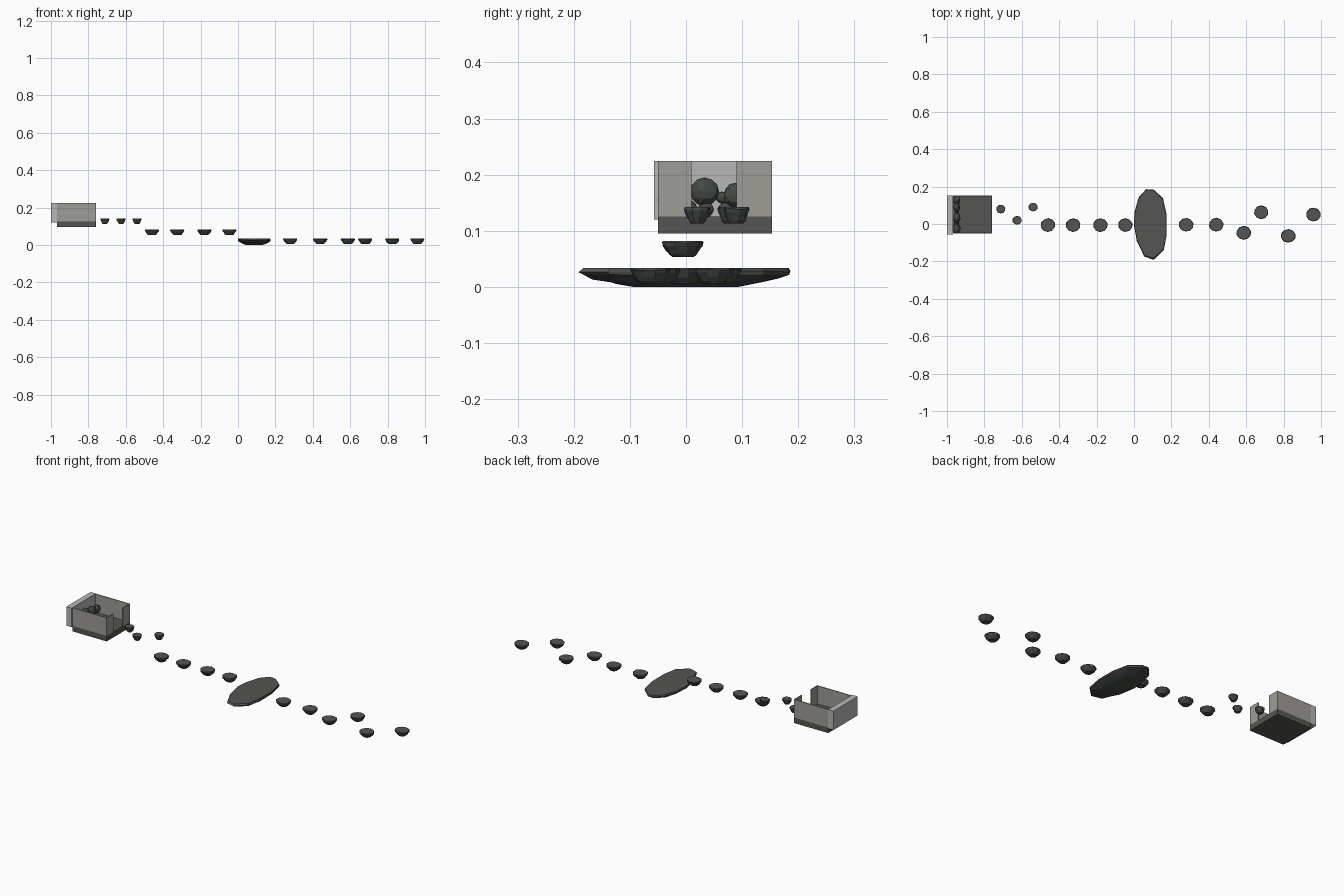
import bpy, bmesh, math, random

if "Cube" in bpy.data.objects:
    bpy.data.objects.remove(bpy.data.objects["Cube"])
random.seed(4)

def mat(name, c):
    m = bpy.data.materials.new(name)
    m.diffuse_color = (*c, 1)
    m.use_nodes = True
    m.node_tree.nodes["Principled BSDF"].inputs["Base Color"].default_value = m.diffuse_color
    return m

STONE = mat("stone_grey", (0.09, 0.09, 0.084))
UNDER = mat("dark_stone", (0.06, 0.069, 0.061))
WALL = mat("pale_wall", (0.34, 0.335, 0.305))
END = mat("light_end_wall", (0.47, 0.47, 0.47))

def finish(bm, name, mats):
    bmesh.ops.recalc_face_normals(bm, faces=bm.faces)
    me = bpy.data.meshes.new(name)
    if len(mats) > 1:                       # flat tops take the lighter colour
        bm.normal_update()
        for f in bm.faces:
            f.material_index = 0 if f.normal.z > 0.6 else 1
    bm.to_mesh(me)
    bm.free()
    for m in mats:
        me.materials.append(m)
    ob = bpy.data.objects.new(name, me)
    bpy.context.collection.objects.link(ob)
    return ob

def box(name, x0, x1, y0, y1, z0, z1, m):
    bm = bmesh.new()
    bmesh.ops.create_cube(bm, size=1)
    for v in bm.verts:
        v.co.x = x1 if v.co.x > 0 else x0
        v.co.y = y1 if v.co.y > 0 else y0
        v.co.z = z1 if v.co.z > 0 else z0
    return finish(bm, name, [m])

# floating rock: an outline lofted through a (scale, height) profile
def loft(name, outline, profile, cx, cy, z0, h, jitter):
    bm = bmesh.new()
    rings = []
    for i, (s, t) in enumerate(profile):
        ring = []
        for x, y in outline:
            k = s * (1 + random.uniform(-jitter, jitter))
            dz = 0 if i in (0, len(profile) - 1) else random.uniform(-.06, .06)
            ring.append(bm.verts.new((cx + x * k, cy + y * k, z0 + h * (t + dz))))
        rings.append(ring)
    n = len(outline)
    for a, b in zip(rings, rings[1:]):
        for i in range(n):
            bm.faces.new((a[i], a[(i + 1) % n], b[(i + 1) % n], b[i]))
    bm.faces.new(rings[0])
    bm.faces.new(rings[-1])
    return finish(bm, name, [STONE, UNDER])

# stepping stones: x, y, base height, radius
steps = [(-.712, .08, .113, .024), (-.625, .02, .113, .024), (-.54, .09, .113, .024)]
steps += [(x, -.006, .053, .038) for x in (-.46, -.325, -.18, -.046)]
steps += [(x, y, .005, .038) for x, y in
          ((.279, -.004), (.44, -.004), (.587, -.047), (.68, .063), (.825, -.063), (.959, .05))]
PROFILE = [(.5, 0), (.66, .18), (.8, .42), (.95, .72), (1, .88), (.93, 1)]
for i, (x, y, z, r) in enumerate(steps):
    ring = [(r * 1.04 * math.cos(math.tau * (k + .4) / 10),
             r * .97 * math.sin(math.tau * (k + .4) / 10)) for k in range(10)]
    loft(f"stepping_stone_{i + 1}", ring, PROFILE, x, y, z, .029, .03)

# large middle platform
OUTLINE = [(.09, -.06), (.075, -.14), (.02, -.19), (-.03, -.175), (-.07, -.09), (-.087, 0),
           (-.082, .07), (-.06, .145), (-.02, .188), (.02, .185), (.07, .14), (.09, .05)]
loft("main_platform", OUTLINE, [(.5, 0), (.7, .2), (.87, .42), (.97, .62), (1, .8), (.96, 1)],
     .085, 0, 0, .034, .012)

# room: floor, thick end wall, two side walls, entrance panels
T = .005
box("room_floor", -.968, -.76, -.05, .153, .095, .125, STONE)
box("end_wall", -1, -.968, -.057, .153, .12, .224, END)
box("front_wall", -.968, -.76, -.05, -.05 + T, .125, .224, WALL)
box("back_wall", -.968, -.76, .153 - T, .153, .125, .224, WALL)
box("entrance_panel_front", -.76 - T, -.76, -.05, .01, .125, .224, WALL)
box("entrance_panel_back", -.76 - T, -.76, .09, .153, .125, .224, WALL)

# pile of rocks against the end wall
ROCKS = [(-.025, .155, .027), (.033, .17, .026), (.09, .163, .024), (.128, .155, .024),
         (.064, .159, .011), (.035, .138, .015), (.07, .138, .014), (.005, .14, .016)]
for i, (y, z, r) in enumerate(ROCKS):
    bm = bmesh.new()
    bmesh.ops.create_icosphere(bm, subdivisions=2, radius=1)
    for v in bm.verts:
        k = r * random.uniform(.93, 1.05)
        v.co = (-.948 + v.co.x * k * .8, y + v.co.y * k, z + v.co.z * k * .95)
    finish(bm, f"rock_{i + 1}", [UNDER])
